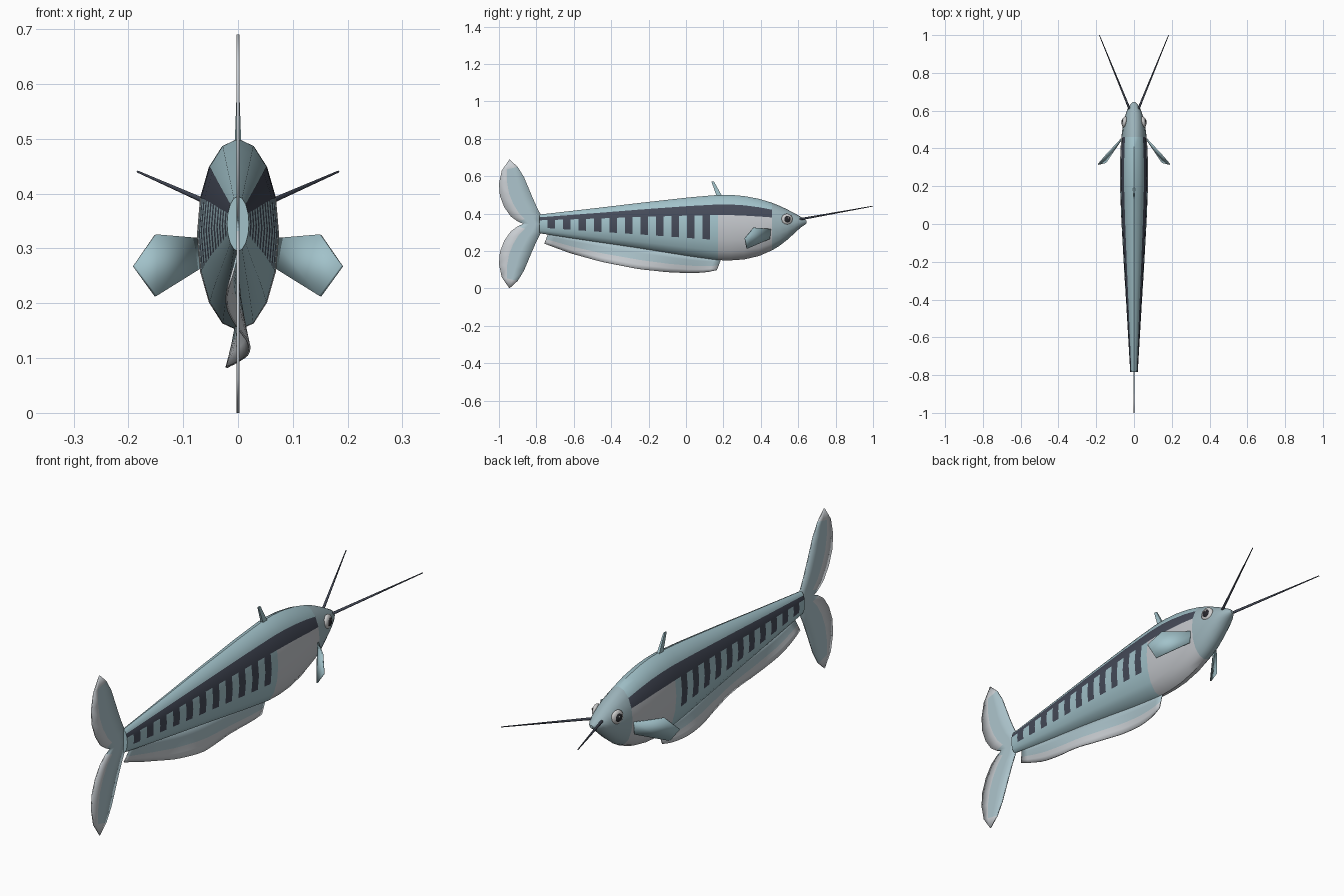
import bpy, bmesh, math
from mathutils import Vector

if "Cube" in bpy.data.objects:
    bpy.data.objects.remove(bpy.data.objects["Cube"])


def mat(name, r, g, b):
    m = bpy.data.materials.new(name)
    m.diffuse_color = (r, g, b, 1)
    m.use_nodes = True
    m.node_tree.nodes["Principled BSDF"].inputs["Base Color"].default_value = m.diffuse_color
    return m


TEAL = mat("teal", 0.36, 0.54, 0.59)
HEAD = mat("head_teal", 0.33, 0.45, 0.49)
DARK = mat("dark_navy", 0.06, 0.07, 0.10)
SILVER = mat("silver", 0.55, 0.57, 0.60)
FIN = mat("fin_teal", 0.42, 0.56, 0.61)
PALE = mat("fin_edge", 0.60, 0.63, 0.66)
MATS = [TEAL, HEAD, DARK, SILVER, FIN, PALE]


def lerp_table(table, y):
    for a, b in zip(table, table[1:]):
        if y <= b[0]:
            f = max(0, (y - a[0]) / (b[0] - a[0]))
            return [p + (q - p) * f for p, q in zip(a[1:], b[1:])]
    return list(table[-1][1:])


def grid(name, rows, pick, closed=False, thick=0, mirror_z=None, mirror_x=False, angle=35):
    """Skin rows of points; pick(row, column) gives each face's material."""
    bm = bmesh.new()
    flips = [lambda p: p]
    if mirror_z is not None:
        flips.append(lambda p: (p[0], p[1], mirror_z - p[2]))
    if mirror_x:
        flips.append(lambda p: (-p[0], p[1], p[2]))
    for flip in flips:
        vs = [[bm.verts.new(flip(p)) for p in r] for r in rows]
        n = len(rows[0])
        for i in range(len(rows) - 1):
            for j in range(n if closed else n - 1):
                k = (j + 1) % n
                f = bm.faces.new((vs[i][j], vs[i][k], vs[i + 1][k], vs[i + 1][j]))
                f.material_index = MATS.index(pick(i, j))
        if closed:
            bm.faces.new(vs[0])
            f = bm.faces.new(vs[-1])
            f.material_index = MATS.index(pick(len(rows) - 2, 0))
    bmesh.ops.remove_doubles(bm, verts=bm.verts, dist=0.0005)
    bmesh.ops.recalc_face_normals(bm, faces=bm.faces)
    me = bpy.data.meshes.new(name)
    bm.to_mesh(me)
    bm.free()
    ob = bpy.data.objects.new(name, me)
    bpy.context.collection.objects.link(ob)
    for m in MATS:
        me.materials.append(m)
    if thick:
        s = ob.modifiers.new("thickness", "SOLIDIFY")
        s.thickness = thick
        s.offset = 0
    smooth(ob, angle)
    return ob


def smooth(ob, angle=35):
    bpy.ops.object.select_all(action='DESELECT')
    ob.select_set(True)
    bpy.context.view_layer.objects.active = ob
    bpy.ops.object.shade_smooth_by_angle(angle=math.radians(angle))


# Body: 16-sided elliptical rings (y, top z, bottom z, half width)
PROFILE = [(-.783, .395, .295, .02), (-.46, .432, .245, .039), (-.25, .457, .214, .052),
           (.02, .487, .172, .067), (.17, .50, .151, .073), (.24, .50, .15, .075),
           (.31, .494, .155, .074), (.39, .479, .173, .072), (.46, .458, .204, .067),
           (.50, .442, .228, .062), (.54, .423, .259, .055), (.58, .402, .295, .045),
           (.61, .385, .323, .034), (.632, .372, .338, .02), (.645, .36, .348, .007)]
STEP = 0.953 / 23
ys = [-.783 + STEP * i for i in range(24)] + [p[0] for p in PROFILE if p[0] > .2]
rings = []
for y in ys:
    top, bot, w = lerp_table(PROFILE, y)
    rings.append([(w * math.sin(k * math.pi / 8), y,
                   (top + bot) / 2 + (top - bot) / 2 * math.cos(k * math.pi / 8)) for k in range(16)])


def body_paint(i, j):
    band = min(j, 15 - j)          # 0 at the back, 7 at the belly
    y = ys[i] + .001
    if y > .46:
        return HEAD
    if band == 2:
        return DARK
    if band < 2:
        return TEAL
    if y > .17:
        return SILVER
    return DARK if band in (3, 4) and i % 2 == 1 and i < 22 else TEAL


grid("body", rings, body_paint, closed=True, angle=40)

# Forked tail fin: leading and trailing edges of one lobe, mirrored
lead = [(-.77, .345), (-.778, .397), (-.80, .44), (-.822, .49), (-.843, .54), (-.866, .595), (-.90, .65), (-.944, .69)]
trail = [(-.87, .345), (-.90, .358), (-.937, .385), (-.972, .435), (-.995, .495), (-1, .56), (-.985, .63), (-.944, .69)]
rows = [[(0, a[0] + (b[0] - a[0]) * u, a[1] + (b[1] - a[1]) * u) for u in (0, .35, .68, 1)]
        for a, b in zip(lead, trail)]
grid("tail_fin", rows, lambda i, j: PALE if j == 2 and i > 0 or i > 5 else FIN, thick=.005, mirror_z=.69)

# Long wavy belly fin
EDGE = [(-.757, .24), (-.62, .189), (-.46, .144), (-.25, .103), (-.1, .087), (.02, .082), (.11, .086), (.165, .098)]
rows = []
for i in range(25):
    t = i / 24
    yt, yb = -.735 + .925 * t, -.757 + .922 * t
    zt, zb = lerp_table(PROFILE, yt)[1] + .012, lerp_table(EDGE, yb)[0]
    wave = .021 * math.sin(2 * math.pi * (yb + .5) / .68)
    rows.append([(wave * u ** 1.3, yt + (yb - yt) * u, zt + (zb - zt) * u) for u in (0, .3, .6, .8, 1)])
grid("belly_fin", rows, lambda i, j: FIN if j < 2 else PALE, thick=.004)

# Small dorsal spine fin
rows = [[(s * w, y0, z), (s * w, y1, z)] for s, w, y0, y1, z in
        ((1, .006, .165, .195, .49), (1, .003, .136, .15, .571))]
rows = [[(-a[0][0], a[0][1], a[0][2]), a[0], a[1], (-a[1][0], a[1][1], a[1][2])] for a in rows]
grid("dorsal_spine", rows, lambda i, j: TEAL, closed=True)

# Paired pectoral fins
rows = [[(.066, .452, .318), (.067, .447, .265)],
        [(.15, .362, .325), (.15, .325, .213)],
        [(.19, .315, .268), (.19, .315, .268)]]
grid("pectoral_fins", rows, lambda i, j: TEAL, thick=.006, mirror_x=True)


def barbel(name, a, b, r1, r2):
    a, b = Vector(a), Vector(b)
    d = b - a
    bpy.ops.mesh.primitive_cone_add(vertices=8, radius1=r1, radius2=r2, depth=d.length, location=(a + b) / 2)
    ob = bpy.context.object
    ob.name = name
    ob.rotation_euler = d.to_track_quat('Z', 'Y').to_euler()
    ob.data.materials.append(DARK)
    smooth(ob, 60)


def ball(name, loc, size, yaw, m):
    bpy.ops.mesh.primitive_uv_sphere_add(segments=20, ring_count=12, radius=1, location=loc)
    ob = bpy.context.object
    ob.name = name
    ob.scale = size
    ob.rotation_euler = (0, 0, yaw)
    ob.data.materials.append(m)
    smooth(ob, 60)


EYE = mat("eye_ring", .62, .62, .62)
PUPIL = mat("pupil", .02, .02, .025)
GLINT = mat("glint", .95, .95, .95)
# Barbels and eyes on both sides
for s, side in ((1, "right"), (-1, "left")):
    barbel(side + "_barbel", (s * .022, .605, .369), (s * .183, .999, .44), .006, .002)
    ball(side + "_eye", (s * .049, .54, .37), (.014, .03, .03), s * .2, EYE)
    ball(side + "_pupil", (s * .058, .542, .37), (.008, .018, .018), s * .2, PUPIL)
    ball(side + "_glint", (s * .065, .547, .377), (.002, .004, .004), s * .2, GLINT)
